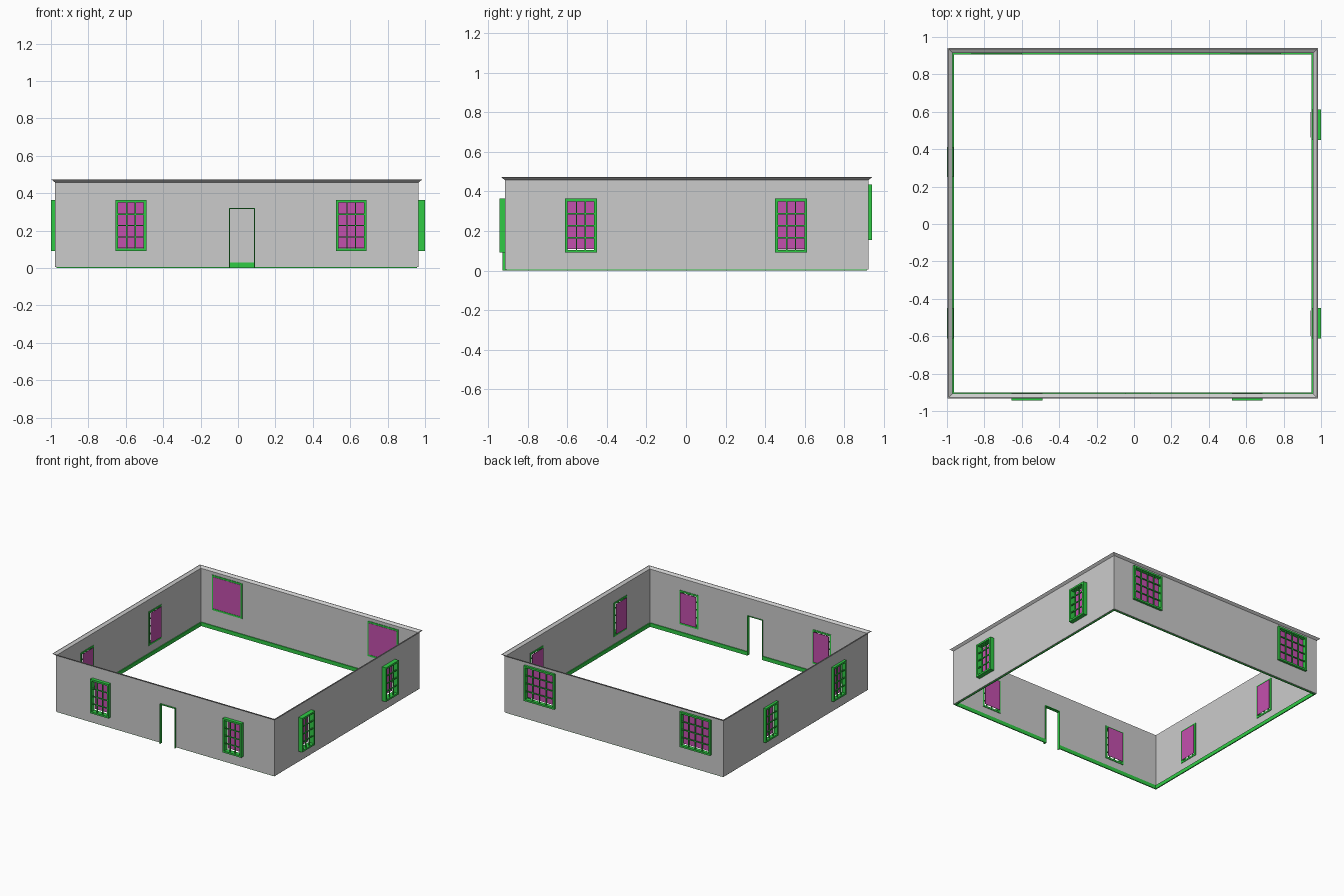
import bpy, bmesh

if "Cube" in bpy.data.objects:
    bpy.data.objects.remove(bpy.data.objects["Cube"])

# Outer wall faces
X0, X1, Y0, Y1 = -0.978, 0.965, -0.915, 0.922
THICK = 0.008


def material(name, rgb):
    m = bpy.data.materials.new(name)
    m.diffuse_color = (*rgb, 1)
    m.use_nodes = True
    m.node_tree.nodes["Principled BSDF"].inputs["Base Color"].default_value = m.diffuse_color
    return m


GREEN = material("green_trim", (0.03, 0.6, 0.06))
PINK = material("pink_glass", (0.55, 0.08, 0.42))


def make_object(name, bm, mat=None):
    bmesh.ops.recalc_face_normals(bm, faces=bm.faces)
    me = bpy.data.meshes.new(name)
    bm.to_mesh(me)
    bm.free()
    if mat:
        me.materials.append(mat)
    ob = bpy.data.objects.new(name, me)
    bpy.context.collection.objects.link(ob)
    return ob


def place(side, u, d):
    """u runs along the wall, d points outward from its outer face."""
    return {"front": (u, Y0 - d), "back": (u, Y1 + d),
            "right": (X1 + d, u), "left": (X0 - d, u)}[side]


def boxes(name, side, specs, mat=None):
    """One object made of boxes (u0, u1, d0, d1, z0, z1)."""
    bm = bmesh.new()
    for u0, u1, d0, d1, z0, z1 in specs:
        (xa, ya), (xb, yb) = place(side, u0, d0), place(side, u1, d1)
        verts = bmesh.ops.create_cube(bm, size=1)["verts"]
        for v in verts:
            v.co = ((xa + xb) / 2 + v.co.x * abs(xb - xa),
                    (ya + yb) / 2 + v.co.y * abs(yb - ya),
                    (z0 + z1) / 2 + v.co.z * (z1 - z0))
    return make_object(name, bm, mat)


# Walls: thin section with flared top rim, swept round the rectangle
section = [(0, 0.006), (0, 0.457), (0.019, 0.472), (0.013, 0.473),
           (-THICK, 0.46), (-THICK, 0.006)]
bm = bmesh.new()
rings = []
for d, z in section:
    rings.append([bm.verts.new((x, y, z)) for x, y in
                  ((X0 - d, Y0 - d), (X1 + d, Y0 - d),
                   (X1 + d, Y1 + d), (X0 - d, Y1 + d))])
for i, ring in enumerate(rings):
    nxt = rings[(i + 1) % len(rings)]
    for k in range(4):
        j = (k + 1) % 4
        bm.faces.new((ring[k], ring[j], nxt[j], nxt[k]))
walls = make_object("walls", bm)


def cut(side, u0, u1, z0, z1):
    cutter = boxes("cutter", side, [(u0, u1, -0.05, 0.05, z0, z1)])
    cutter.hide_render = True
    mod = walls.modifiers.new("opening", "BOOLEAN")
    mod.operation = "DIFFERENCE"
    mod.solver = "EXACT"
    mod.object = cutter
    bpy.context.view_layer.objects.active = walls
    bpy.ops.object.modifier_apply(modifier=mod.name)
    bpy.data.objects.remove(cutter)


def window(side, u0, u1, z0, z1, cols, rows, out, glass):
    """Outer frame with glazing bars, and a glass pane set behind it."""
    b, h = 0.014, 0.0035
    cut(side, u0 + b / 2, u1 - b / 2, z0 + b / 2, z1 - b / 2)
    back = -0.012
    parts = [(u0, u0 + b, back, out, z0, z1), (u1 - b, u1, back, out, z0, z1),
             (u0 + b, u1 - b, back, out, z0, z0 + b),
             (u0 + b, u1 - b, back, out, z1 - b, z1)]
    d0, d1 = out - 0.014, out - 0.006
    for i in range(1, cols):
        u = u0 + b + (u1 - u0 - 2 * b) * i / cols
        parts.append((u - h, u + h, d0, d1, z0 + b, z1 - b))
    for i in range(1, rows):
        z = z0 + b + (z1 - z0 - 2 * b) * i / rows
        parts.append((u0 + b, u1 - b, d0, d1, z - h, z + h))
    boxes(side + "_window_frame", side, parts, GREEN)
    g = 0.012
    boxes(side + "_window_glass", side,
          [(u0 + g, u1 - g, glass, glass + 0.002, z0 + g + 0.006, z1 - g)], PINK)


# Windows: narrow ones on three sides, wide ones at the back
for u0, u1 in ((-0.655, -0.49), (0.523, 0.688)):
    window("front", u0, u1, 0.09, 0.363, 3, 4, 0.028, -0.023)
for u0, u1 in ((-0.612, -0.45), (0.45, 0.612)):
    window("right", u0, u1, 0.09, 0.363, 3, 4, 0.035, -0.021)
for u0, u1 in ((-0.612, -0.45), (0.25, 0.412)):
    window("left", u0, u1, 0.09, 0.363, 3, 4, 0.021, -0.019)
for u0, u1 in ((-0.87, -0.6), (0.515, 0.785)):
    window("back", u0, u1, 0.153, 0.435, 4, 4, 0.018, -0.017)

# Doorway with a thin lining
D0, D1, DZ = -0.048, 0.09, 0.32
cut("front", D0, D1, -0.05, DZ)
t = 0.005
boxes("door_lining", "front",
      [(D0, D0 + t, -0.014, 0.012, 0, DZ), (D1 - t, D1, -0.014, 0.012, 0, DZ),
       (D0 + t, D1 - t, -0.014, 0.012, DZ - t, DZ)], GREEN)

# Skirting boards along the inside, broken at the door
a, c = -THICK - 0.007, -THICK + 0.001
for side, spans in (("front", ((X0 + THICK, D0), (D1, X1 - THICK))),
                    ("back", ((X0 + THICK, X1 - THICK),)),
                    ("left", ((Y0 + THICK, Y1 - THICK),)),
                    ("right", ((Y0 + THICK, Y1 - THICK),))):
    boxes(side + "_skirting", side,
          [(u0, u1, a, c, 0, 0.03) for u0, u1 in spans], GREEN)
